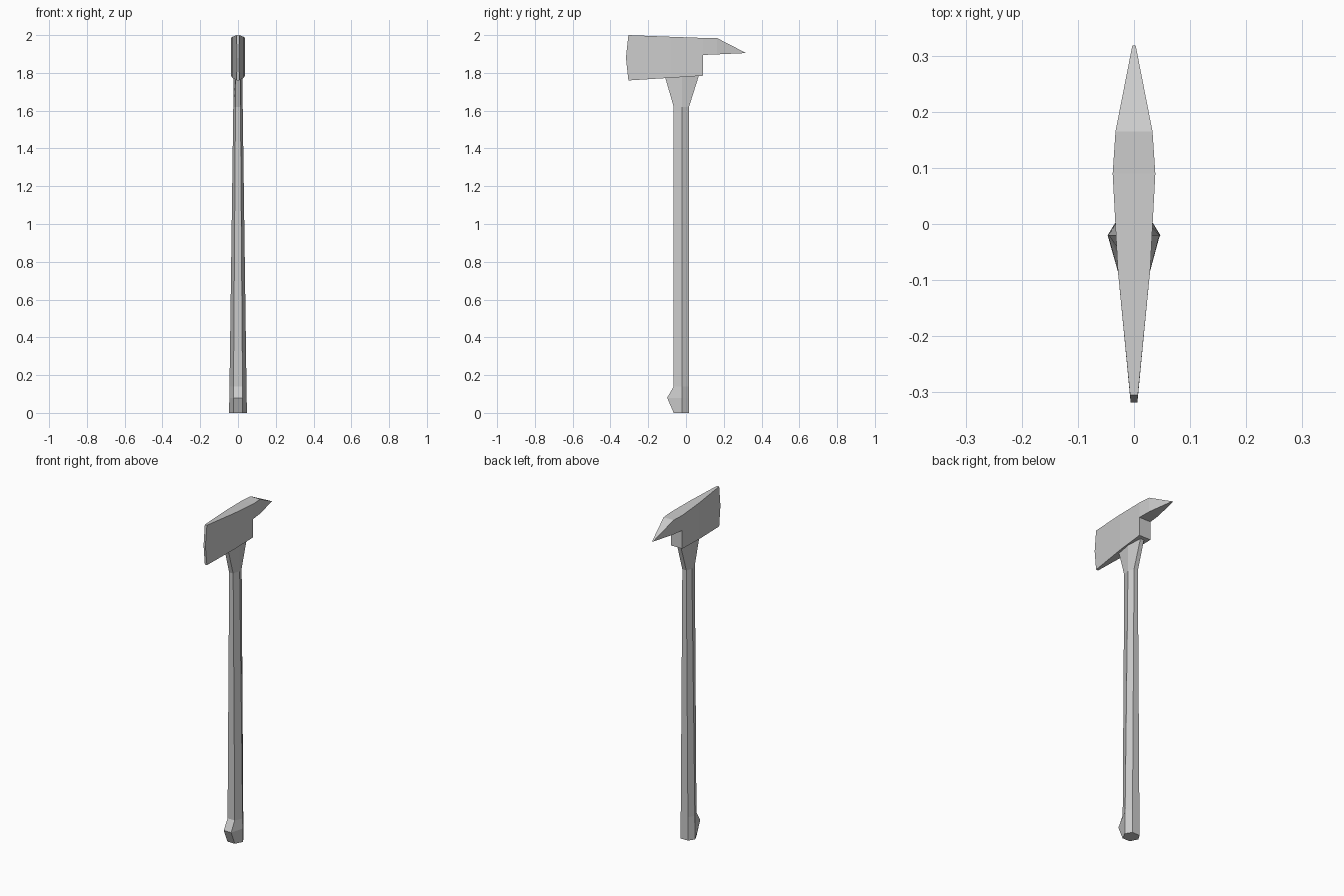
import bpy

if "Cube" in bpy.data.objects:
    bpy.data.objects.remove(bpy.data.objects["Cube"])


def make_object(name, verts, faces):
    mesh = bpy.data.meshes.new(name)
    mesh.from_pydata(verts, [], faces)
    mesh.update()
    obj = bpy.data.objects.new(name, mesh)
    bpy.context.collection.objects.link(obj)
    bpy.context.view_layer.objects.active = obj
    bpy.ops.object.mode_set(mode='EDIT')
    bpy.ops.mesh.select_all(action='SELECT')
    bpy.ops.mesh.normals_make_consistent(inside=False)
    bpy.ops.object.mode_set(mode='OBJECT')
    return obj


# Handle: six-sided rings (z, front y, back y, half width), lofted upward
rings = [(0.0, -0.065, 0.016, 0.047), (0.08, -0.1, 0.016, 0.046),
         (0.14, -0.065, 0.016, 0.045), (1.62, -0.065, 0.016, 0.025),
         (1.785, -0.113, 0.068, 0.023)]
verts = []
for z, front, back, w in rings:
    s = w * 0.53
    verts += [(-s, front, z), (s, front, z), (w, -0.02, z),
              (s, back, z), (-s, back, z), (-w, -0.02, z)]
n = len(rings)
faces = [tuple(range(6)), tuple(range(6 * (n - 1), 6 * n))]
for r in range(n - 1):
    for i in range(6):
        j = (i + 1) % 6
        faces.append((6*r + i, 6*r + j, 6*r + 6 + j, 6*r + 6 + i))
make_object("handle", verts, faces)

# Axe head: side profile (y, z, half thickness), mirrored across x
profile = [(-0.305, 2.0, 0.007), (-0.318, 1.88, 0.006), (-0.305, 1.76, 0.007),
           (-0.08, 1.774, 0.029), (0.09, 1.785, 0.038), (0.09, 1.895, 0.038),
           (0.165, 1.898, 0.033), (0.318, 1.905, 0.003), (0.165, 1.984, 0.033),
           (0.09, 1.985, 0.038), (-0.08, 1.991, 0.029)]
panels = [(0, 1, 2, 3, 10), (3, 4, 5, 9, 10), (5, 6, 8, 9), (6, 7, 8)]
k = len(profile)
verts = [(side * w, y, z) for side in (1, -1) for y, z, w in profile]
faces = [tuple(i + o for i in p) for o in (0, k) for p in panels]
faces += [(i, (i + 1) % k, (i + 1) % k + k, i + k) for i in range(k)]
make_object("axe_head", verts, faces)
